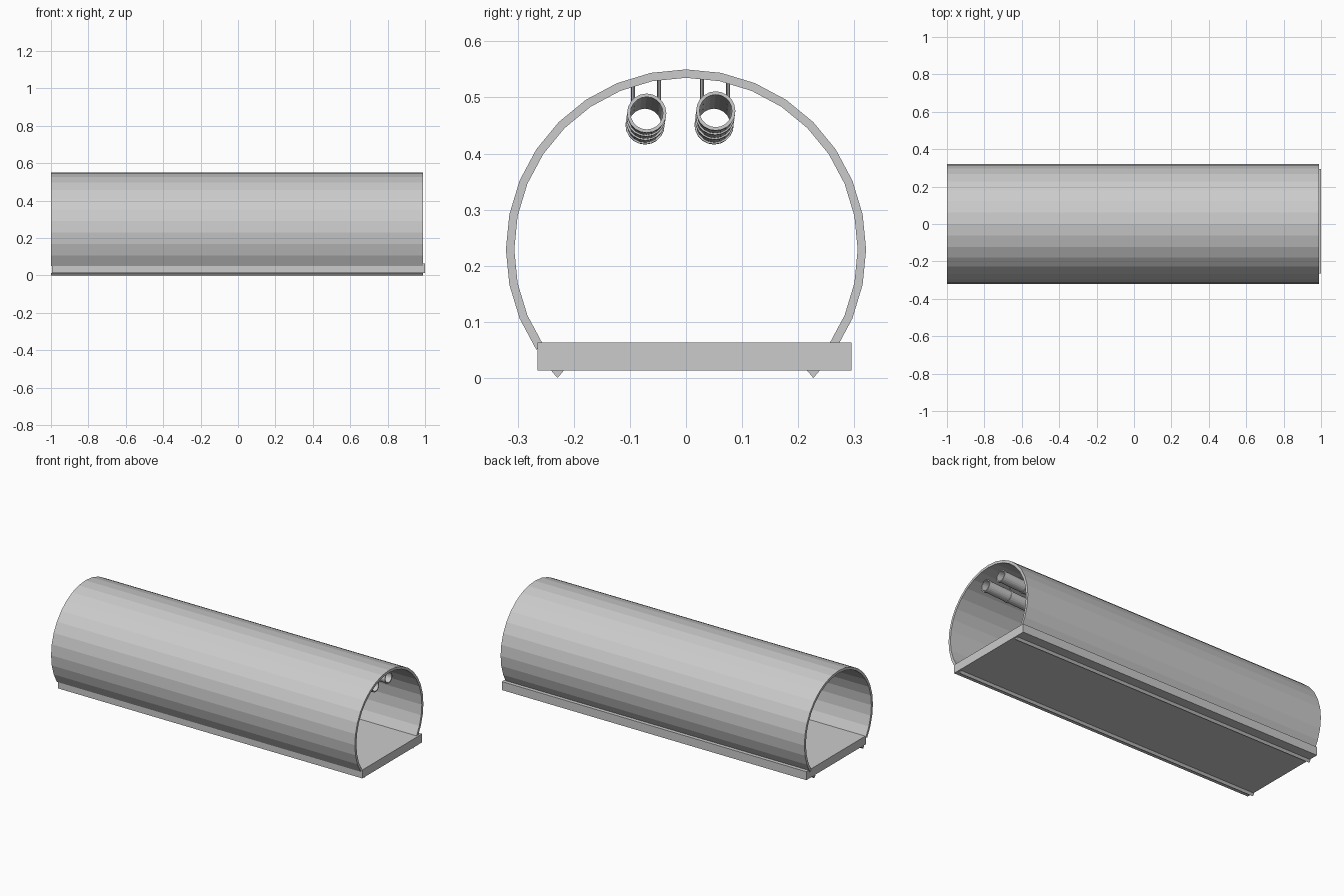
import bpy, bmesh, math
from mathutils import Vector, Matrix

if "Cube" in bpy.data.objects:
    bpy.data.objects.remove(bpy.data.objects["Cube"])

CZ, R_OUT, R_IN = 0.229, 0.321, 0.306


def finish(name, bm):
    bmesh.ops.recalc_face_normals(bm, faces=bm.faces)
    me = bpy.data.meshes.new(name)
    bm.to_mesh(me)
    bm.free()
    ob = bpy.data.objects.new(name, me)
    bpy.context.collection.objects.link(ob)
    return ob


def extrude_x(name, profile, x0, x1):
    """Extrude a closed (y, z) profile along x."""
    bm = bmesh.new()
    a = [bm.verts.new((x0, y, z)) for y, z in profile]
    b = [bm.verts.new((x1, y, z)) for y, z in profile]
    n = len(profile)
    for i in range(n):
        j = (i + 1) % n
        bm.faces.new((a[i], a[j], b[j], b[i]))
    bm.faces.new(a)
    bm.faces.new(b)
    return finish(name, bm)


def lathe_tube(name, start, end, profile, sides=20):
    """Spin a closed (distance, radius) profile around the line start-end."""
    start, end = Vector(start), Vector(end)
    rot = (end - start).to_track_quat('Z', 'Y').to_matrix().to_4x4()
    mat = Matrix.Translation(start) @ rot
    bm = bmesh.new()
    rings = []
    for i in range(sides):
        t = 2 * math.pi * i / sides
        rings.append([bm.verts.new(mat @ Vector((r * math.cos(t), r * math.sin(t), d)))
                      for d, r in profile])
    n = len(profile)
    for i in range(sides):
        p, q = rings[i], rings[(i + 1) % sides]
        for k in range(n):
            m = (k + 1) % n
            bm.faces.new((p[k], p[m], q[m], q[k]))
    return finish(name, bm)


def rod(name, start, end, radius):
    start, end = Vector(start), Vector(end)
    axis = end - start
    bm = bmesh.new()
    mat = Matrix.Translation((start + end) / 2) @ axis.to_track_quat('Z', 'Y').to_matrix().to_4x4()
    bmesh.ops.create_cone(bm, cap_ends=True, segments=8, radius1=radius, radius2=radius,
                          depth=axis.length, matrix=mat)
    return finish(name, bm)


# Vaulted tunnel shell: part of a 32-sided ring
step = math.pi / 16
angles = [k * step for k in range(-3, 20)]
arc = lambda r: [(r * math.cos(t), CZ + r * math.sin(t)) for t in angles]
extrude_x("tunnel_shell", arc(R_OUT) + arc(R_IN)[::-1], -1.0, 0.99)

# Floor slab, slightly off centre
extrude_x("floor_slab", [(-0.265, 0.013), (0.295, 0.013), (0.295, 0.063), (-0.265, 0.063)],
          -0.995, 1.0)

# Wedge runners under the slab
for side, y in (("front", -0.229), ("back", 0.227)):
    extrude_x(side + "_runner", [(y - 0.011, 0.013), (y, 0.0), (y + 0.011, 0.013)], -1.0, 0.99)

# Ceiling fans: tilted hollow ducts with collars, hung on rods
LENGTH = 0.48
collars = (0.0, 0.15, 0.31, 0.465)
outer = []
for d in collars:
    outer += [(d, 0.032), (d, 0.035), (d + 0.015, 0.035), (d + 0.015, 0.032)]
outer = outer[1:-1]
for side, y_near, y_far, z_near in (("front", -0.070, -0.073, 0.472), ("back", 0.053, 0.050, 0.476)):
    near = Vector((0.95, y_near, z_near))
    far = Vector((0.95 - LENGTH, y_far, 0.451))
    lathe_tube(side + "_fan_duct", near, far, outer + [(0.48, 0.029), (0.0, 0.029)])
    for i, d in enumerate((0.15, 0.32)):
        c = near.lerp(far, d / LENGTH)
        for k, dy in enumerate((-0.023, 0.023)):
            y = c.y + dy
            top = CZ + math.sqrt(0.309 ** 2 - y * y)
            rod(f"{side}_fan_hanger_{i}{k}", (c.x, y, c.z + 0.018), (c.x, y, top), 0.003)
